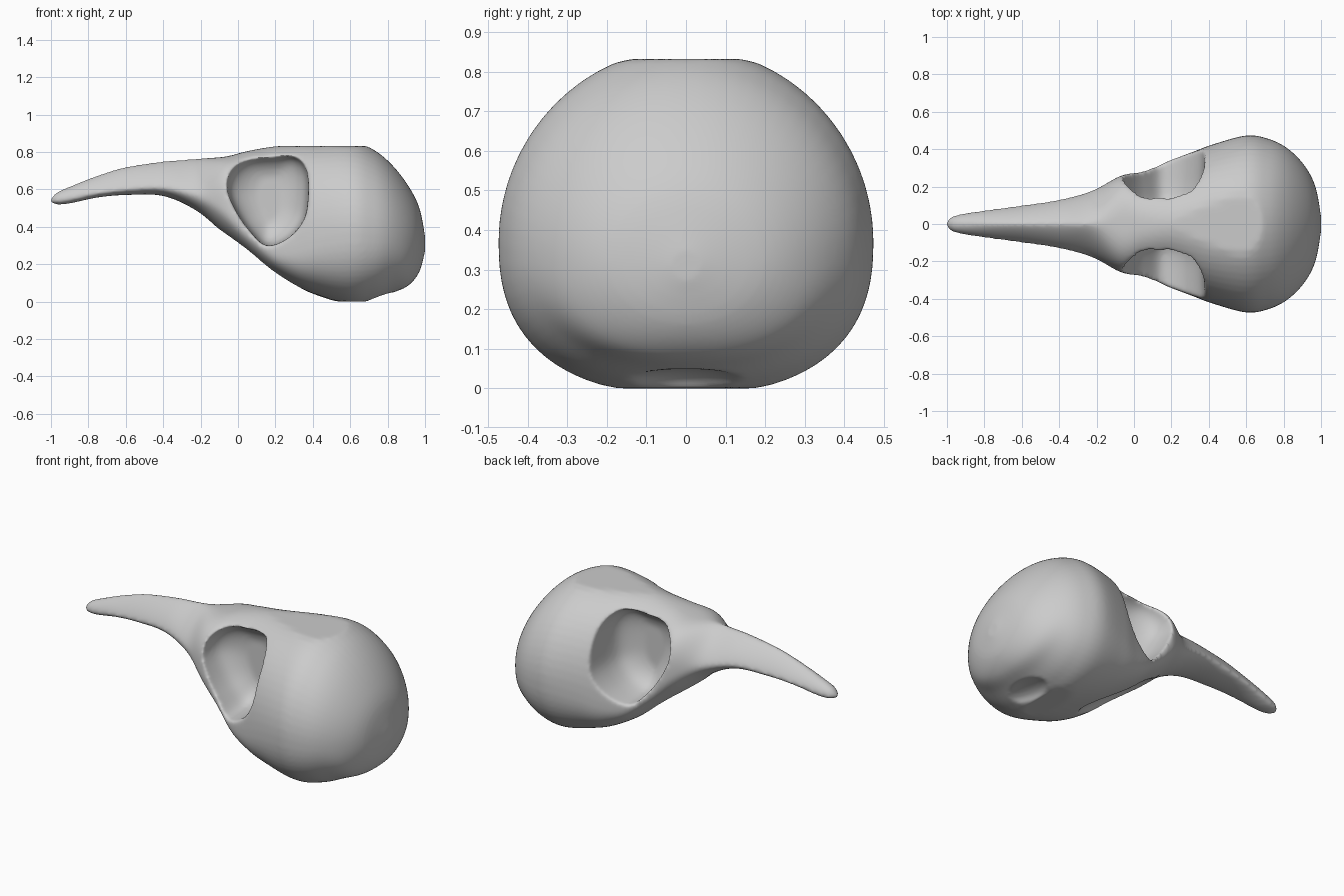
import bpy
import bmesh
import math

if "Cube" in bpy.data.objects:
    bpy.data.objects.remove(bpy.data.objects["Cube"])

RING, STEPS = 64, 6

# Skull stations: x, top z, bottom z, widest z, half width, upper and lower roundness
STATIONS = [
    (-1, .55, .53, .54, .015, 2, 2),
    (-.97, .582, .52, .54, .04, 2, 2),
    (-.9, .615, .525, .55, .058, 1.7, 2),
    (-.75, .675, .557, .58, .08, 1.4, 2),
    (-.6, .72, .57, .6, .1, 1.35, 2),
    (-.4, .75, .565, .61, .13, 1.35, 2),
    (-.22, .764, .485, .57, .18, 1.4, 2),
    (-.07, .775, .36, .5, .258, 2.6, 2.3),
    (.05, .805, .27, .38, .282, 2.3, 2.7),
    (.18, .828, .165, .29, .335, 2, 3),
    (.3, .838, .09, .3, .38, 2.05, 3),
    (.42, .847, .035, .34, .425, 2.1, 2.7),
    (.6, .858, -.015, .37, .473, 2, 2.45),
    (.72, .815, .005, .36, .455, 2, 2.4),
    (.82, .735, .045, .35, .405, 2, 2.3),
    (.91, .62, .085, .33, .315, 2, 2.3),
    (.97, .5, .16, .32, .2, 2, 2),
    (1, .35, .27, .31, .04, 2, 2),
]

# Eye socket rim as x, z, and its narrowing with depth as y, scale
SOCKET_RIM = [(-.04, .7), (.04, .768), (.18, .785), (.31, .78), (.37, .69), (.37, .52),
              (.34, .42), (.26, .335), (.15, .3), (.06, .38), (-.01, .48), (-.06, .6)]
SOCKET_DEPTH = [(.055, .3), (.07, .52), (.1, .75), (.14, .9), (.2, .97), (.3, 1), (.6, 1.04)]


def spline(points, steps, closed=False):
    """Smooth curve through rows of numbers."""
    n, rows = len(points), []
    for i in range(n if closed else n - 1):
        pick = [(i + k) % n if closed else min(max(i + k, 0), n - 1) for k in (-1, 0, 1, 2)]
        for s in range(steps):
            t = s / steps
            rows.append([b + t / 2 * (c - a + t * (2 * a - 5 * b + 4 * c - d + t * (3 * (b - c) + d - a)))
                         for a, b, c, d in zip(*(points[p] for p in pick))])
    if not closed:
        rows.append(list(points[-1]))
    return rows


def loft(name, rings):
    """Capped skin over a series of closed rings."""
    bm = bmesh.new()
    loops = [[bm.verts.new(p) for p in ring] for ring in rings]
    for a, b in zip(loops, loops[1:]):
        for i in range(len(a)):
            j = (i + 1) % len(a)
            bm.faces.new((a[i], a[j], b[j], b[i]))
    bm.faces.new(loops[0])
    bm.faces.new(loops[-1])
    bmesh.ops.recalc_face_normals(bm, faces=bm.faces)
    mesh = bpy.data.meshes.new(name)
    bm.to_mesh(mesh)
    bm.free()
    obj = bpy.data.objects.new(name, mesh)
    bpy.context.collection.objects.link(obj)
    return obj


def skull_ring(x, top, bottom, mid, width, upper, lower):
    ring = []
    for i in range(RING):
        a = 2 * math.pi * i / RING
        c, s = math.cos(a), math.sin(a)
        n, height = (upper, top - mid) if s > 0 else (lower, bottom - mid)
        y = width * math.copysign(abs(c) ** (2 / n), c)
        z = mid + height * abs(s) ** (2 / n)
        ring.append((x, y, min(max(z, 0), .832)))   # flattened crown and base
    return ring


def hollow_cutter(name, location, scale, tilt):
    """Ellipsoid that scoops a shallow hollow."""
    bpy.ops.mesh.primitive_uv_sphere_add(segments=32, ring_count=16, location=location,
                                         rotation=(0, tilt, 0))
    obj = bpy.context.object
    obj.name = name
    obj.scale = scale
    return obj


# Cranium and ridged beak in one skin
skull = loft("bird_skull", [skull_ring(*row) for row in spline(STATIONS, STEPS)])

# Eye socket cutters, one per side
rim = spline(SOCKET_RIM, 4, closed=True)
cutters = []
for side, name in ((-1, "socket_cutter_right"), (1, "socket_cutter_left")):
    rings = [[(.17 + (x - .17) * f, side * y, .55 + (z - .55) * f ** .6) for x, z in rim]
             for y, f in spline(SOCKET_DEPTH, 4)]
    cutters.append(loft(name, rings))

# Hollows where the neck joins and along the palate
cutters.append(hollow_cutter("neck_hollow_cutter", (.79, 0, 0), (.11, .18, .05), 0))
cutters.append(hollow_cutter("palate_cutter", (.12, 0, .21), (.3, .15, .05), .62))

for cutter in cutters:
    cutter.hide_render = True
    cutter.hide_viewport = True
    cutter.display_type = 'WIRE'
    cut = skull.modifiers.new(cutter.name, 'BOOLEAN')
    cut.operation = 'DIFFERENCE'
    cut.solver = 'EXACT'
    cut.object = cutter

# Soften the rims into bone
remesh = skull.modifiers.new("even_surface", 'REMESH')
remesh.mode = 'VOXEL'
remesh.voxel_size = .01
remesh.use_smooth_shade = True
soften = skull.modifiers.new("soft_edges", 'SMOOTH')
soften.factor = .5
soften.iterations = 10

# Bone colour
bone = bpy.data.materials.new("bone_grey")
bone.use_nodes = True
colour = (.6, .6, .6, 1)
bone.diffuse_color = colour
bone.node_tree.nodes["Principled BSDF"].inputs["Base Color"].default_value = colour
skull.data.materials.append(bone)
for face in skull.data.polygons:
    face.use_smooth = True
